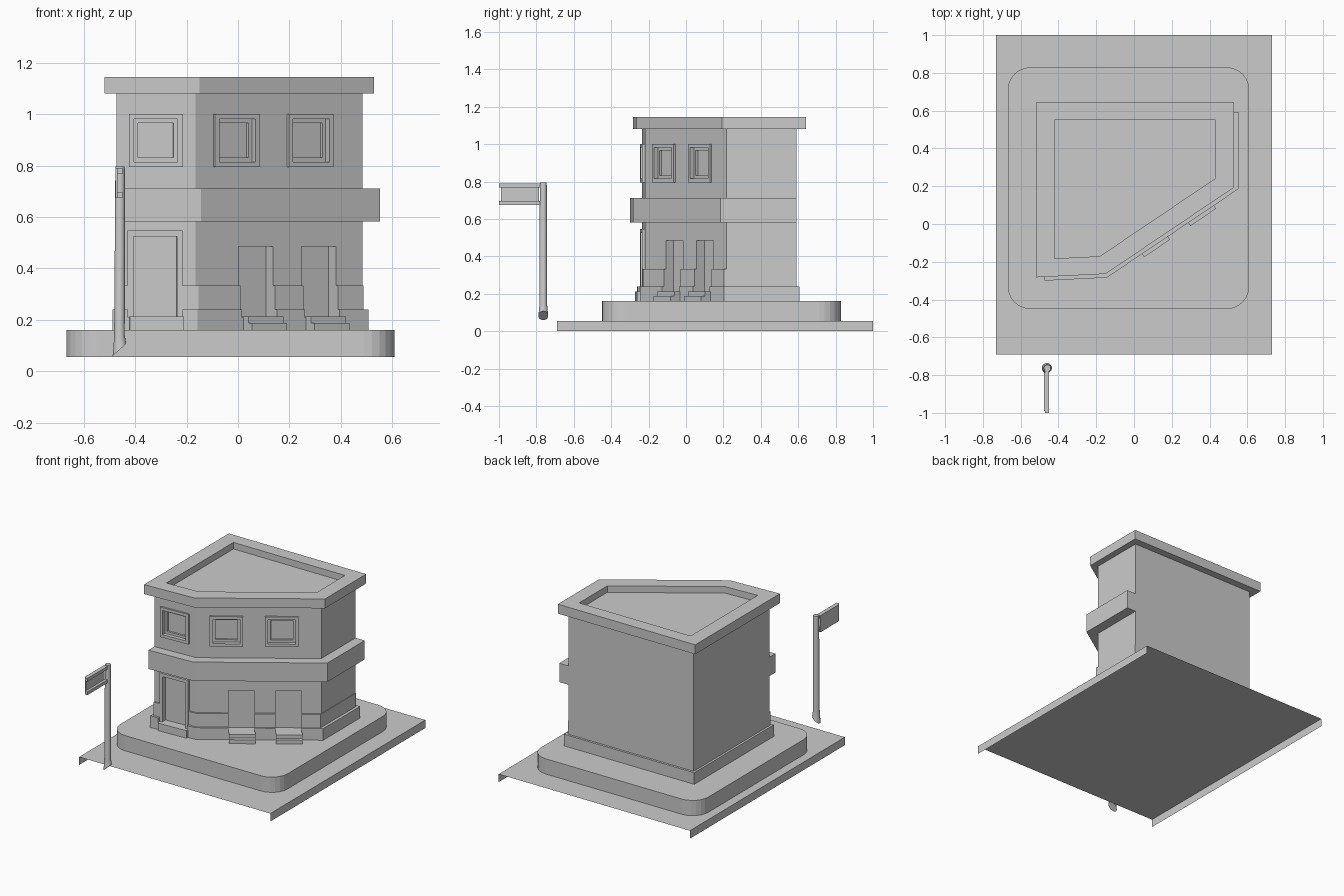
import bpy, math
from mathutils import Vector, Matrix

if "Cube" in bpy.data.objects:
    bpy.data.objects.remove(bpy.data.objects["Cube"])


def mesh_obj(name, verts, faces):
    me = bpy.data.meshes.new(name)
    me.from_pydata(verts, [], faces)
    ob = bpy.data.objects.new(name, me)
    bpy.context.collection.objects.link(ob)
    return ob


def prism(name, pts, z0, z1, mat=None):
    """Vertical extrusion of a counter-clockwise outline."""
    n = len(pts)
    verts = [Vector((p[0], p[1], z)) for z in (z0, z1) for p in pts]
    if mat:
        verts = [mat @ v for v in verts]
    faces = [list(range(n))[::-1], list(range(n, 2 * n))]
    faces += [(i, (i + 1) % n, n + (i + 1) % n, n + i) for i in range(n)]
    return mesh_obj(name, verts, faces)


def offset(pts, dists):
    """Move each edge of an outline outward by its own distance."""
    lines = []
    for i, d in enumerate(dists):
        a, b = Vector(pts[i]), Vector(pts[(i + 1) % len(pts)])
        t = (b - a).normalized()
        lines.append((a + Vector((t.y, -t.x)) * d, t))
    out = []
    for i, (p, t) in enumerate(lines):
        q, s = lines[i - 1]
        k = (p - q).cross(t) / s.cross(t)
        out.append(q + s * k)
    return out


def cut(targets, cutter):
    cutter.hide_render = True
    for ob in targets:
        m = ob.modifiers.new("cut", 'BOOLEAN')
        m.operation, m.solver, m.object = 'DIFFERENCE', 'EXACT', cutter
        bpy.context.view_layer.objects.active = ob
        bpy.ops.object.modifier_apply(modifier=m.name)
    bpy.data.objects.remove(cutter)


def box(name, mat, u0, u1, w0, w1, z0, z1):
    """Box in wall space: u along the wall, w into the wall, z up."""
    return prism(name, [(u0, w0), (u1, w0), (u1, w1), (u0, w1)], z0, z1, mat)


def frame(name, mat, u0, u1, w0, w1, z0, z1, b):
    """Rectangular ring in wall space."""
    r0 = [(u0, z0), (u1, z0), (u1, z1), (u0, z1)]
    r1 = [(u0 + b, z0 + b), (u1 - b, z0 + b), (u1 - b, z1 - b), (u0 + b, z1 - b)]
    verts = [mat @ Vector((u, w, z)) for w, r in ((w0, r0), (w0, r1), (w1, r1), (w1, r0)) for u, z in r]
    faces = []
    for k in range(4):
        n = (k + 1) % 4
        for i in range(4):
            j = (i + 1) % 4
            faces.append((4 * k + i, 4 * k + j, 4 * n + j, 4 * n + i))
    return mesh_obj(name, verts, faces)


# ground sheet: top with two folded sides, open at front and back
prof = [(-.73, 0), (-.73, .055), (.73, .055), (.73, 0)]
mesh_obj("ground_slab", [(x, y, z) for y in (-.69, 1) for x, z in prof],
         [(i, i + 1, i + 5, i + 4) for i in range(3)])

# rounded pavement
r, pts = .12, []
for k, (cx, cy) in enumerate([(.61, .83), (-.668, .83), (-.668, -.45), (.61, -.45)]):
    sx, sy = (1 if cx > 0 else -1), (1 if cy > 0 else -1)
    for i in range(7):
        a = math.pi / 2 * (k + i / 6)
        pts.append((cx - sx * r + r * math.cos(a), cy - sy * r + r * math.sin(a)))
prism("pavement", pts, .055, .16)

# building body, edges in order: front, diagonal, right, back, left
wall = [(-.473, -.235), (-.165, -.22), (.484, .217), (.484, .592), (-.473, .592)]
body = prism("walls", wall, .16, 1.09)
skirt = prism("lower_skirting", offset(wall, (.025, .025, .024, .015, .015)), .16, .24)
plinth = prism("upper_skirting", offset(wall, (.01, .014, .004, 0, 0)), .16, .333)
prism("middle_band", offset(wall, (.065, .065, .069, 0, 0)), .582, .712)
roof = prism("roof", offset(wall, (.045, .045, .045, .05, .047)), 1.08, 1.145)
cut([roof], prism("roof_cutter", offset(wall, (-.05, -.05, -.053, -.042, -.053)), 1.1, 1.3))


def wall_matrix(i):
    a, b = wall[i], wall[i + 1]
    ang = math.atan2(b[1] - a[1], b[0] - a[0])
    return Matrix.Translation((a[0], a[1], 0)) @ Matrix.Rotation(ang, 4, 'Z')


front, diag = wall_matrix(0), wall_matrix(1)

# windows: outer frame, inner sash and pane
for k, (m, u) in enumerate([(front, .048), (diag, .084), (diag, .43)]):
    u1, z0, z1 = u + .21, .795, 1.002
    cut([body], box("cutter", m, u, u1, -.2, .045, z0, z1))
    frame(f"window_frame_{k}", m, u, u1, -.012, .045, z0, z1, .02)
    frame(f"window_sash_{k}", m, u + .02, u1 - .02, .014, .045, z0 + .02, z1 - .02, .016)
    box(f"window_pane_{k}", m, u + .02, u1 - .02, .028, .045, z0 + .02, z1 - .02)

# main door with frame, panel and step
cut([body, skirt, plinth], box("cutter", front, .043, .257, -.2, .05, .21, .547))
frame("door_frame", front, .043, .257, -.012, .05, .19, .547, .022)
box("door_panel", front, .06, .24, .025, .05, .2, .53)
box("door_step", front, .05, .262, -.04, .02, .16, .212)

# two plain recessed doorways with steps
for k, u in enumerate((.202, .496)):
    u1 = u + .162
    cut([body, skirt, plinth], box("cutter", diag, u, u1, -.2, .05, .21, .486))
    box(f"upper_step_{k}", diag, u + .005, u1 + .008, -.06, .02, .16, .212)
    box(f"lower_step_{k}", diag, u + .005, u1 + .008, -.085, .02, .16, .187)

# street sign pole with flared, slanted foot
N, cx, cy = 16, -.458, -.763
rings = [(.083, .027), (.105, .024), (.14, .021), (.78, .019), (.796, .018)]
verts = []
for k, (z, rad) in enumerate(rings):
    for i in range(N):
        a = 2 * math.pi * (i + .5) / N
        x, y = rad * math.cos(a), rad * math.sin(a)
        verts.append((cx + x - .004 * (1 - z), cy + y, z + (x * .9 if k < 2 else 0)))
faces = [list(range(N))[::-1], list(range(4 * N, 5 * N))]
faces += [(k * N + i, k * N + (i + 1) % N, (k + 1) * N + (i + 1) % N, (k + 1) * N + i)
          for k in range(4) for i in range(N)]
pole = mesh_obj("sign_pole", verts, faces)
for p in pole.data.polygons:
    p.use_smooth = len(p.vertices) == 4

# sign rails and panel
I = Matrix.Identity(4)
for n, z in (("upper", .768), ("lower", .675)):
    box(f"sign_rail_{n}", I, -.47, -.45, -1, -.77, z, z + .022)
box("sign_panel", I, -.477, -.468, -.99, -.785, .675, .79)
